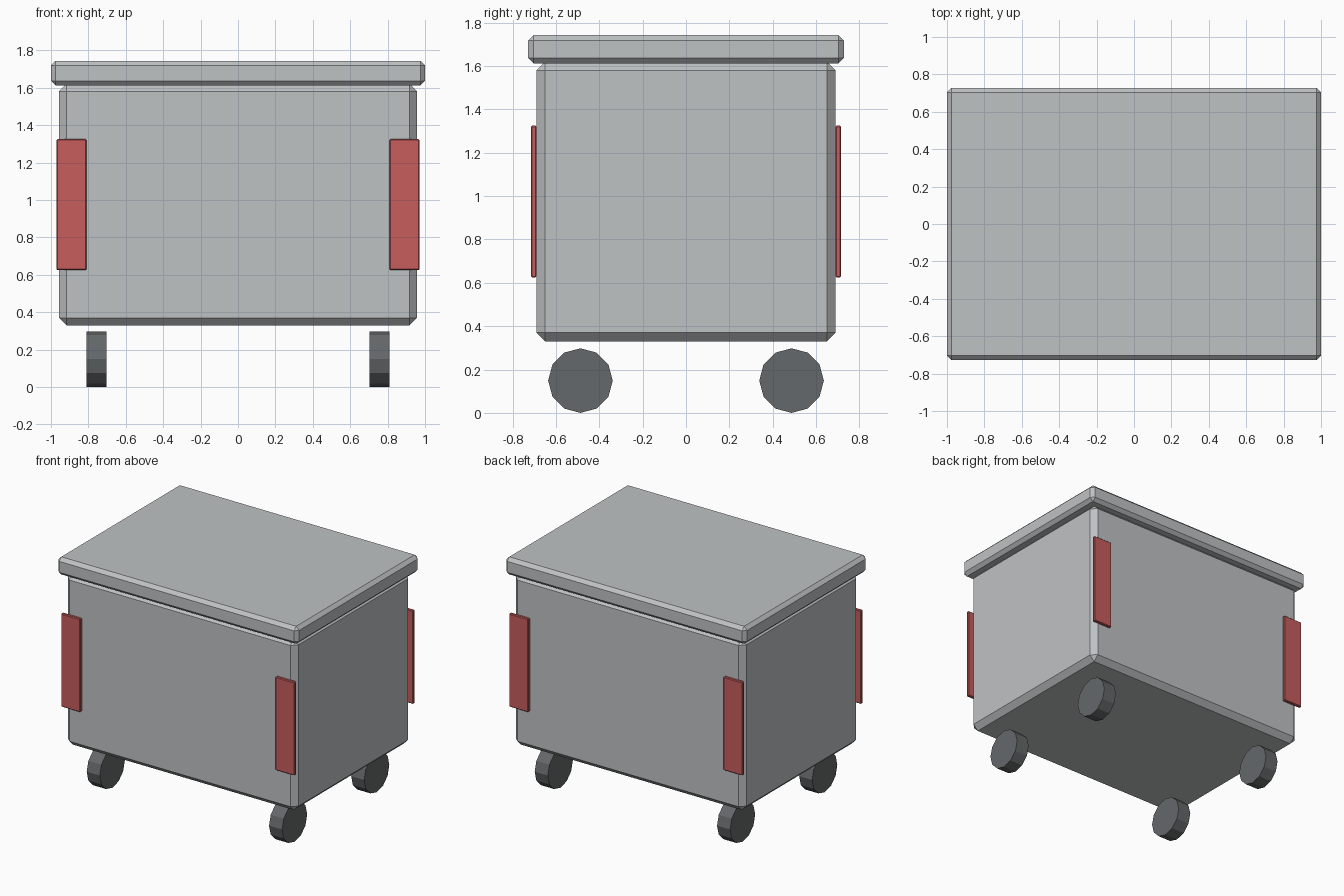
import bpy
from math import pi

cube = bpy.data.objects.get("Cube")
if cube:
    bpy.data.objects.remove(cube, do_unlink=True)


def material(name, colour):
    mat = bpy.data.materials.new(name)
    mat.use_nodes = True
    mat.diffuse_color = (*colour, 1)
    mat.node_tree.nodes["Principled BSDF"].inputs["Base Color"].default_value = (*colour, 1)
    return mat


grey = material("light grey metal", (0.52, 0.54, 0.55))
red = material("red plastic", (0.57, 0.11, 0.11))
dark = material("dark rubber", (0.13, 0.14, 0.145))


def box(name, centre, size, bevel, mat):
    """Box with a single flat chamfer on every edge."""
    bpy.ops.mesh.primitive_cube_add(size=1, location=centre)
    obj = bpy.context.object
    obj.name = name
    obj.scale = size
    bpy.ops.object.transform_apply(location=False, rotation=False, scale=True)
    mod = obj.modifiers.new("chamfer", "BEVEL")
    mod.width = bevel
    mod.segments = 1
    obj.data.materials.append(mat)
    return obj


# Bin body and overhanging lid
box("body", (0, 0, 0.975), (1.916, 1.38, 1.29), 0.04, grey)
box("lid", (0, 0, 1.678), (2.0, 1.456, 0.132), 0.025, grey)

# One corner plate and one wheel at each corner
for side, sx in (("left", 1), ("right", -1)):
    for end, sy in (("front", -1), ("back", 1)):
        box(f"{end}_{side}_corner_plate", (0.89 * sx, 0.703 * sy, 0.975),
            (0.16, 0.025, 0.7), 0.005, red)
        bpy.ops.mesh.primitive_cylinder_add(
            vertices=12, radius=0.149, depth=0.108,
            location=(0.757 * sx, 0.487 * sy, 0.149), rotation=(0, pi / 2, 0))
        wheel = bpy.context.object
        wheel.name = f"{end}_{side}_wheel"
        wheel.data.materials.append(dark)
